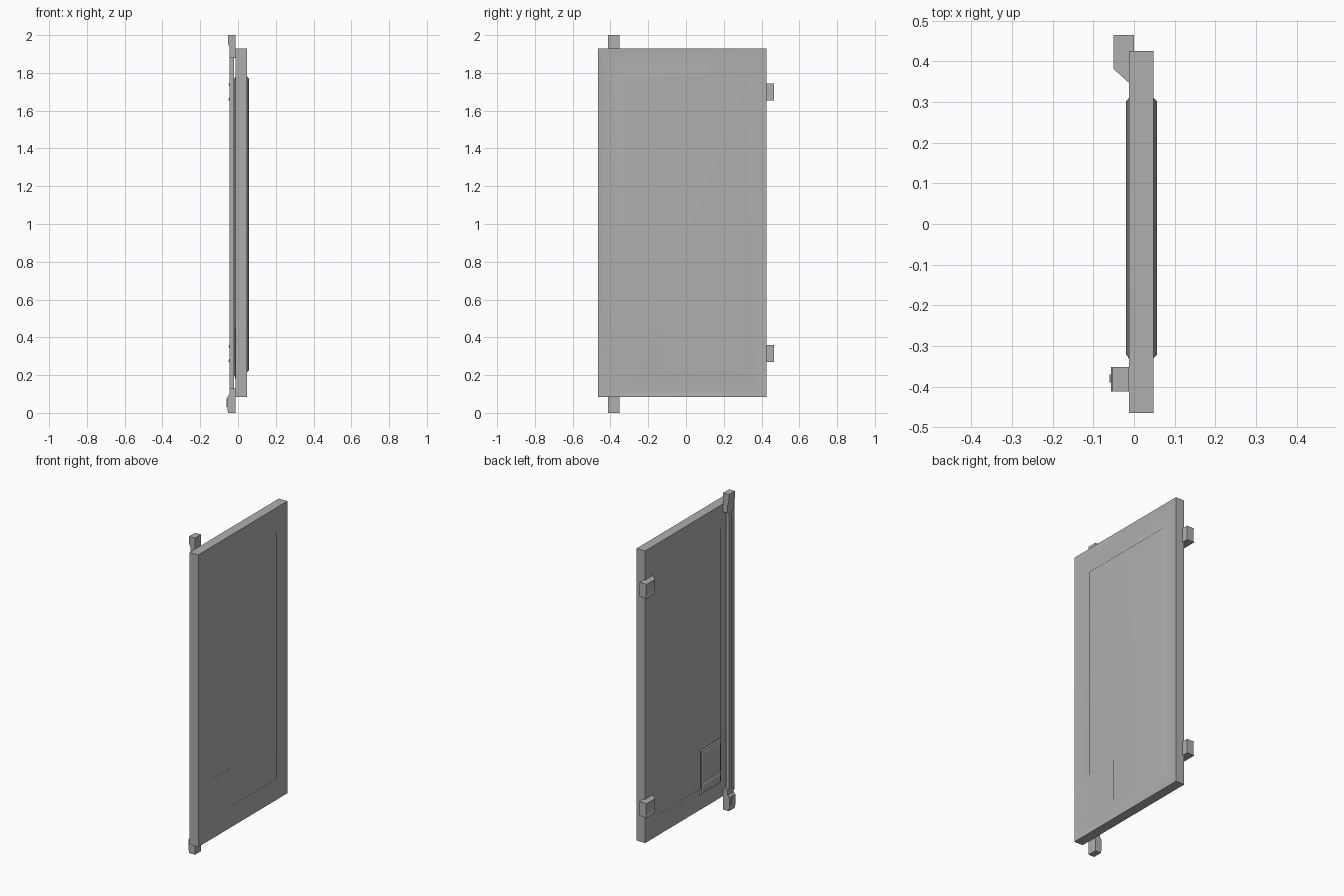
import bpy, bmesh, math
from mathutils import Vector

if "Cube" in bpy.data.objects:
    bpy.data.objects.remove(bpy.data.objects["Cube"])

GREY = bpy.data.materials.new("dark_grey")
GREY.diffuse_color = (0.43, 0.43, 0.43, 1)
GREY.use_nodes = True
GREY.node_tree.nodes["Principled BSDF"].inputs["Base Color"].default_value = GREY.diffuse_color


def finish(bm, name, smooth=None):
    bmesh.ops.recalc_face_normals(bm, faces=bm.faces)
    me = bpy.data.meshes.new(name)
    bm.to_mesh(me)
    bm.free()
    me.materials.append(GREY)
    ob = bpy.data.objects.new(name, me)
    bpy.context.collection.objects.link(ob)
    if smooth:
        bpy.ops.object.select_all(action='DESELECT')
        ob.select_set(True)
        bpy.context.view_layer.objects.active = ob
        bpy.ops.object.shade_smooth_by_angle(angle=math.radians(smooth))
        # Keep the large faces evenly shaded
        mod = ob.modifiers.new("weighted", 'WEIGHTED_NORMAL')
        mod.keep_sharp = True
    return ob


def loft(rings, name, smooth=None):
    """Skin a stack of matching rings and cap both ends."""
    bm = bmesh.new()
    vs = [[bm.verts.new(p) for p in r] for r in rings]
    n = len(vs[0])
    for a, b in zip(vs, vs[1:]):
        for i in range(n):
            j = (i + 1) % n
            bm.faces.new((a[i], a[j], b[j], b[i]))
    bm.faces.new(vs[0])
    bm.faces.new(vs[-1])
    return finish(bm, name, smooth)


def rect(y0, y1, z0, z1):
    return [(y0, z0), (y1, z0), (y1, z1), (y0, z1)]


def offset(outline, d):
    """Move an axis-aligned counter-clockwise outline inward by d."""
    out = []
    for i, p in enumerate(outline):
        a = (Vector(p) - Vector(outline[i - 1])).normalized()
        b = (Vector(outline[(i + 1) % len(outline)]) - Vector(p)).normalized()
        out.append((p[0] - d * (a.y + b.y), p[1] + d * (a.x + b.x)))
    return out


def at_x(x, outline):
    return [(x, y, z) for y, z in outline]


def raised(outline, x0, x1, bevel, name, smooth=50):
    """Plate standing off a door face with a sloped edge."""
    return loft([at_x(x0, outline), at_x(x1, offset(outline, bevel))], name, smooth)


# Door: one skin from the inner raised panel, round the slab, to the outer panel.
# Both panels are notched at the lower corner.
XB, XF = -0.012, 0.048
panel = [(-0.13, 0.21), (0.315, 0.21), (0.315, 1.785), (-0.335, 1.785),
         (-0.335, 0.455), (-0.13, 0.455)]


def slab(d):
    """Slab outline inset by d, with points matching the notched panel."""
    y0, y1, z0, z1 = -0.465 + d, 0.425 - d, 0.085 + d, 1.93 - d
    return [(-0.13, z0), (y1, z0), (y1, z1), (y0, z1), (y0, 0.455), (y0, z0)]


loft([at_x(-0.020, offset(panel, 0.014)), at_x(XB + 0.004, panel),
      at_x(XB + 0.004, slab(0.024)), at_x(XB, slab(0.018)), at_x(XB, slab(0)),
      at_x(XF, slab(0)), at_x(XF, slab(0.018)), at_x(XF - 0.004, slab(0.024)),
      at_x(XF - 0.004, panel), at_x(0.057, offset(panel, 0.014))], "door", 50)

# Small framed hatch in the notch on the inner face
raised(rect(-0.335, -0.125, 0.175, 0.455), XB + 0.005, -0.015, 0.006, "hatch_frame")
raised(rect(-0.322, -0.138, 0.255, 0.442), -0.014, -0.020, 0.008, "hatch_cover")
raised(rect(-0.322, -0.138, 0.188, 0.240), -0.014, -0.020, 0.008, "hatch_strip")

# Lock rod running down the inner face
raised(rect(-0.394, -0.366, 0.06, 1.94), -0.022, -0.044, 0, "lock_rod", None)

# Rod brackets, side profile in x and z extruded across y
top = [(-0.012, 2.0), (-0.053, 2.0), (-0.053, 1.955), (-0.044, 1.93),
       (-0.044, 1.88), (-0.012, 1.88)]
bottom = [(-0.012, 0.0), (-0.053, 0.0), (-0.056, 0.02), (-0.056, 0.085),
          (-0.045, 0.10), (-0.045, 0.13), (-0.012, 0.13)]
for name, prof in (("top_rod_bracket", top), ("bottom_rod_bracket", bottom)):
    loft([[(x, y, z) for x, z in prof] for y in (-0.412, -0.352)], name)
raised(rect(-0.39, -0.37, 0.03, 0.075), -0.05, -0.060, 0, "bracket_pin", None)

# Hinges: waisted blocks wrapping the door edge
for name, zc in (("lower_hinge", 0.315), ("upper_hinge", 1.70)):
    rings = []
    for dz, w in ((-0.045, 0), (-0.036, 0.003), (-0.024, 0.006),
                  (0.024, 0.006), (0.036, 0.003), (0.045, 0)):
        rings.append([(x, y, zc + dz) for x, y in (
            (-0.051 + w, 0.465), (0.0, 0.465), (0.0, 0.424),
            (-0.010, 0.424), (-0.010, 0.345), (-0.051 + w, 0.382 - w * 0.9))])
    loft(rings, name)
